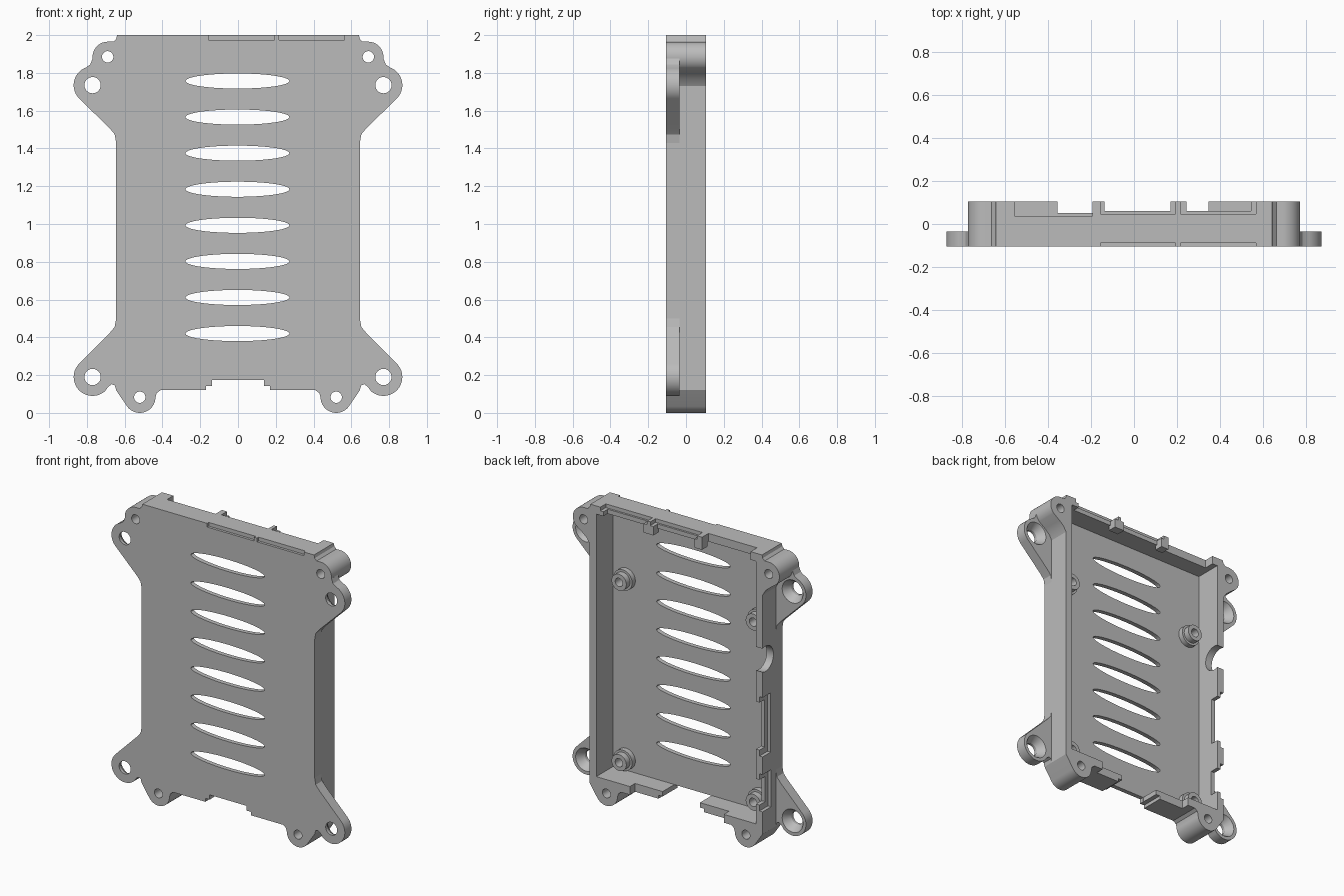
import bpy, bmesh
from math import radians, cos, sin
from mathutils import Matrix, Vector

if "Cube" in bpy.data.objects:
    bpy.data.objects.remove(bpy.data.objects["Cube"], do_unlink=True)

FRONT, BACK = -0.105, 0.105
FLOOR = -0.075      # inner face of the front plate
EAR_BACK = -0.035

grey = bpy.data.materials.new("plain_grey")
grey.use_nodes = True
grey.diffuse_color = (0.5, 0.5, 0.5, 1)
grey.node_tree.nodes["Principled BSDF"].inputs["Base Color"].default_value = (0.5, 0.5, 0.5, 1)


def finish(bm, name):
    bmesh.ops.recalc_face_normals(bm, faces=bm.faces)
    mesh = bpy.data.meshes.new(name)
    bm.to_mesh(mesh)
    bm.free()
    mesh.materials.append(grey)
    ob = bpy.data.objects.new(name, mesh)
    bpy.context.scene.collection.objects.link(ob)
    return ob


def prism(name, outline, y0, y1):
    """Extrude an x-z outline along y."""
    bm = bmesh.new()
    face = bm.faces.new([bm.verts.new((x, y0, z)) for x, z in outline])
    ext = bmesh.ops.extrude_face_region(bm, geom=[face])
    verts = [g for g in ext["geom"] if isinstance(g, bmesh.types.BMVert)]
    bmesh.ops.translate(bm, verts=verts, vec=(0, y1 - y0, 0))
    return finish(bm, name)


def box(name, x0, x1, y0, y1, z0, z1):
    return prism(name, [(x0, z0), (x1, z0), (x1, z1), (x0, z1)], y0, y1)


def rod(name, x, z, y0, y1, r0, r1=None):
    """Round bar or cone along y."""
    bm = bmesh.new()
    bmesh.ops.create_cone(bm, cap_ends=True, segments=40, radius1=r0,
                          radius2=r0 if r1 is None else r1, depth=y1 - y0)
    turn = Matrix.Rotation(radians(-90), 4, 'X')
    bm.transform(Matrix.Translation(Vector((x, (y0 + y1) / 2, z))) @ turn)
    return finish(bm, name)


def arc(cx, cz, r, a0, a1, steps=20, rz=None):
    rz = rz or r
    angles = [radians(a0 + (a1 - a0) * i / steps) for i in range(steps + 1)]
    return [(cx + r * cos(a), cz + rz * sin(a)) for a in angles]


def cut(target, cutter):
    cutter.hide_render = True
    mod = target.modifiers.new("cut", 'BOOLEAN')
    mod.operation = 'DIFFERENCE'
    mod.solver = 'EXACT'
    mod.object = cutter
    bpy.context.view_layer.objects.active = target
    bpy.ops.object.modifier_apply(modifier=mod.name)
    bpy.data.objects.remove(cutter, do_unlink=True)


def smooth(ob):
    bpy.ops.object.select_all(action='DESELECT')
    ob.select_set(True)
    bpy.context.view_layer.objects.active = ob
    bpy.ops.object.shade_smooth_by_angle(angle=radians(25))


# Tray outline with screw lugs, right half then mirrored
half = [(0.64, 2), (0.645, 1.98), (0.66, 1.965)]
half += arc(0.69, 1.885, 0.08, 90, -45)
half += [(0.7, 1.795), (0.665, 1.765), (0.645, 1.73), (0.645, 0.12)]
half += arc(0.52, 0.083, 0.083, -35, -180)
half += [(0.43, 0.105), (0.41, 0.12), (0.17, 0.12), (0.17, 0.143),
         (0.138, 0.143), (0.138, 0.175)]
tray = prism("case_tray", half + [(-x, z) for x, z in reversed(half)], FRONT, BACK)

# Hollow inside and open bottom middle
cut(tray, box("cavity", -0.595, 0.595, FLOOR, 0.3, 0.176, 1.945))
cut(tray, box("bottom_gap", -0.139, 0.139, FLOOR, 0.3, 0.1, 0.3))
cut(tray, box("bottom_low_rim", -0.355, 0.345, 0.05, 0.3, 0.1, 0.3))

# Ventilation slots
for i in range(8):
    slot = arc(-0.003, 1.757 - 0.191 * i, 0.275, 0, 360, 56, 0.04)[:-1]
    cut(tray, prism("slot_cutter", slot, -0.2, 0))

# Top wall sockets: opening through the wall, with a shallow outer recess
cut(tray, box("network_opening", -0.555, -0.193, 0.037, 0.3, 1.9, 2.1))
for x0, x1, r0, r1 in ((-0.137, 0.17, -0.156, 0.193), (0.244, 0.542, 0.216, 0.565)):
    cut(tray, box("socket_opening", x0, x1, 0.06, 0.3, 1.9, 2.1))
    cut(tray, box("socket_recess", r0, r1, 0.047, 0.3, 1.975, 2.1))
    cut(tray, box("front_edge_recess", r0, r1, -0.3, -0.088, 1.975, 2.1))

# Side wall sockets
for z0, z1, depth in ((0.68, 1.0, 0.05), (0.31, 0.48, 0.045)):
    cut(tray, box("side_opening", -0.7, -0.55, depth, 0.3, z0, z1))
    cut(tray, box("side_recess", -0.7, -0.622, depth - 0.03, 0.3, z0 - 0.04, z1 + 0.04))
round_hole = rod("round_socket", 0, 0, -0.1, 0.1, 0.085)
round_hole.data.transform(Matrix.Translation(Vector((-0.62, 0.075, 1.29)))
                          @ Matrix.Rotation(radians(90), 4, 'Z'))
cut(tray, round_hole)

# Screw holes in the lugs
for s in (-1, 1):
    for x, z in ((0.69, 1.885), (0.52, 0.083)):
        cut(tray, rod("screw_hole", s * x, z, -0.3, 0.3, 0.03))
smooth(tray)

# Mounting ears with countersunk holes
top_ear = [(0.62, 1.43), (0.645, 1.43), (0.653, 1.475), (0.68, 1.507)]
top_ear += arc(0.77, 1.735, 0.1, -45, 70)
top_ear += [(0.782, 1.845), (0.77, 1.875), (0.69, 1.82), (0.62, 1.8)]
low_ear = [(0.62, 0.5), (0.645, 0.5), (0.653, 0.455), (0.68, 0.422)]
low_ear += arc(0.77, 0.19, 0.1, 45, -130)
low_ear += [(0.685, 0.14), (0.668, 0.152), (0.652, 0.145), (0.645, 0.12), (0.62, 0.12)]
for side, s in (("left", 1), ("right", -1)):
    for level, outline, z in (("upper", top_ear, 1.735), ("lower", low_ear, 0.19)):
        ear = prism(f"{level}_{side}_ear", [(s * x, h) for x, h in outline], FRONT, EAR_BACK)
        cut(ear, rod("bolt_hole", s * 0.77, z, -0.3, 0.3, 0.043))
        cut(ear, rod("countersink", s * 0.77, z, -0.085, -0.034, 0.043, 0.078))
        smooth(ear)

# Board standoffs: wide foot and narrower post with a pilot hole
for side, s in (("left", 1), ("right", -1)):
    for level, z in (("upper", 1.47), ("lower", 0.255)):
        for part, top, r in (("foot", -0.04, 0.07), ("post", 0, 0.055)):
            post = rod(f"{level}_{side}_standoff_{part}", s * 0.5, z, FLOOR - 0.005, top, r)
            cut(post, rod("pilot_hole", s * 0.5, z, FLOOR + 0.005, 0.2, 0.028))
            smooth(post)

# Rim tabs between the top sockets
for x0, x1 in ((-0.193, -0.137), (0.17, 0.244)):
    box("rim_tab", x0, x1, 0.045, BACK, 1.915, 1.95)
